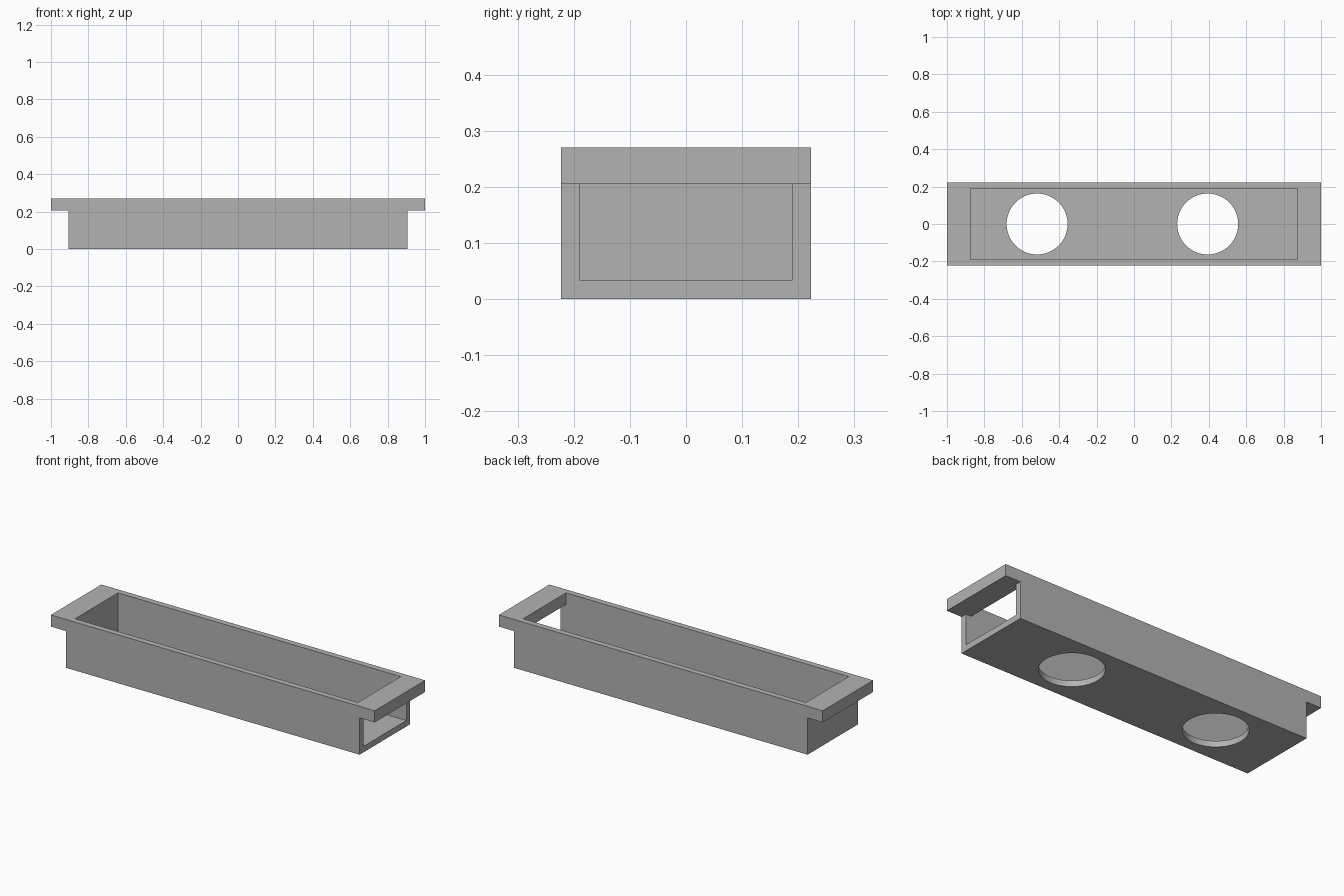
import bpy
import bmesh
from mathutils import Matrix, Vector

if "Cube" in bpy.data.objects:
    bpy.data.objects.remove(bpy.data.objects["Cube"], do_unlink=True)

BODY_X, HALF_Y = 0.907, 0.2225
WALL = 0.0335
LEDGE, TOP = 0.205, 0.27
INNER_X, INNER_Y = BODY_X - WALL, HALF_Y - WALL

grey = bpy.data.materials.new("plain grey")
grey.use_nodes = True
colour = (0.45, 0.45, 0.45, 1)
grey.diffuse_color = colour
grey.node_tree.nodes["Principled BSDF"].inputs["Base Color"].default_value = colour


def add_object(name, bm):
    bmesh.ops.recalc_face_normals(bm, faces=bm.faces)
    mesh = bpy.data.meshes.new(name)
    bm.to_mesh(mesh)
    bm.free()
    mesh.materials.append(grey)
    obj = bpy.data.objects.new(name, mesh)
    bpy.context.collection.objects.link(obj)
    return obj


def extrude_profile(name, points, half_y):
    """Solid made by extruding an xz outline along y."""
    bm = bmesh.new()
    face = bm.faces.new([bm.verts.new((x, -half_y, z)) for x, z in points])
    grown = bmesh.ops.extrude_face_region(bm, geom=[face])["geom"]
    verts = [g for g in grown if isinstance(g, bmesh.types.BMVert)]
    bmesh.ops.translate(bm, verts=verts, vec=Vector((0, 2 * half_y, 0)))
    return add_object(name, bm)


def cut(target, cutter):
    cutter.hide_render = True
    mod = target.modifiers.new("cut", "BOOLEAN")
    mod.operation = "DIFFERENCE"
    mod.solver = "EXACT"
    mod.object = cutter
    bpy.context.view_layer.objects.active = target
    bpy.ops.object.modifier_apply(modifier=mod.name)
    bpy.data.objects.remove(cutter, do_unlink=True)


# Trough body with an overhanging lip at each end
right_side = [(BODY_X, 0), (BODY_X, LEDGE), (1, LEDGE), (1, TOP)]
left_side = [(-x, z) for x, z in reversed(right_side)]
tray = extrude_profile("tray", right_side + left_side, HALF_Y)

# Cavity open at the top and through the +x end below the lip
cavity = [(-INNER_X, WALL), (0.95, WALL), (0.95, LEDGE),
          (INNER_X, LEDGE), (INNER_X, 0.4), (-INNER_X, 0.4)]
cut(tray, extrude_profile("cavity_cutter", cavity, INNER_Y))

# Two round holes in the floor
for x in (-0.518, 0.394):
    bm = bmesh.new()
    bmesh.ops.create_cone(bm, cap_ends=True, segments=64, radius1=0.163,
                          radius2=0.163, depth=0.1,
                          matrix=Matrix.Translation((x, 0, 0.015)))
    cut(tray, add_object("hole_cutter", bm))

# Smooth hole walls, sharp edges elsewhere
bpy.ops.object.select_all(action="DESELECT")
tray.select_set(True)
bpy.context.view_layer.objects.active = tray
bpy.ops.object.shade_smooth_by_angle()
